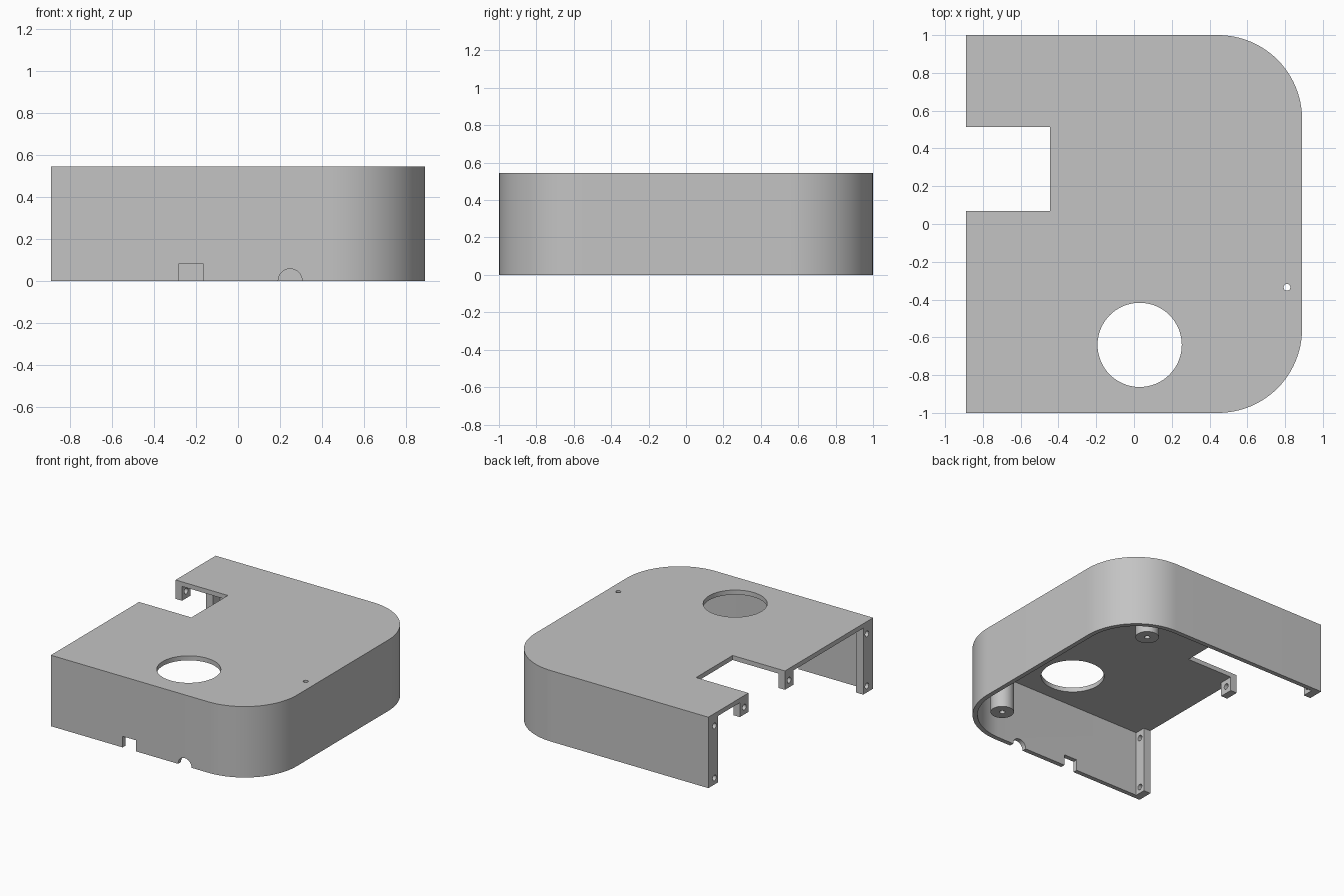
import bpy
import math

cube = bpy.data.objects.get("Cube")
if cube:
    bpy.data.objects.remove(cube, do_unlink=True)

X, Y, H = 0.89, 1.0, 0.545      # half width, half depth, height
WALL, ROOF = 0.035, 0.035
RADIUS = 0.445

grey = bpy.data.materials.new("light_grey_plastic")
grey.use_nodes = True
grey.diffuse_color = (0.55, 0.55, 0.55, 1)
grey.node_tree.nodes["Principled BSDF"].inputs["Base Color"].default_value = (0.55, 0.55, 0.55, 1)


def prism(name, outline, z0, z1):
    """Extrude a counter-clockwise outline from z0 to z1."""
    n = len(outline)
    verts = [(x, y, z) for z in (z0, z1) for x, y in outline]
    faces = [list(range(n))[::-1], list(range(n, 2 * n))]
    faces += [[i, (i + 1) % n, (i + 1) % n + n, i + n] for i in range(n)]
    mesh = bpy.data.meshes.new(name)
    mesh.from_pydata(verts, [], faces)
    mesh.materials.append(grey)
    obj = bpy.data.objects.new(name, mesh)
    bpy.context.collection.objects.link(obj)
    return obj


def box(name, x0, x1, y0, y1, z0, z1):
    return prism(name, [(x0, y0), (x1, y0), (x1, y1), (x0, y1)], z0, z1)


def cylinder(name, centre, r, length, axis="z", sides=32):
    """Cylinder centred on a point, lying along the given axis."""
    ring = [(r * math.cos(math.tau * i / sides), r * math.sin(math.tau * i / sides))
            for i in range(sides)]
    obj = prism(name, ring, -length / 2, length / 2)
    obj.location = centre
    quarter = math.pi / 2
    obj.rotation_euler = {"x": (0, quarter, 0), "y": (quarter, 0, 0), "z": (0, 0, 0)}[axis]
    return obj


def select(obj):
    bpy.ops.object.select_all(action="DESELECT")
    obj.select_set(True)
    bpy.context.view_layer.objects.active = obj


def cut(obj, cutter):
    """Subtract a cutter and discard it."""
    cutter.hide_render = True
    bpy.context.view_layer.update()
    mod = obj.modifiers.new("cut", "BOOLEAN")
    mod.operation, mod.solver, mod.object = "DIFFERENCE", "EXACT", cutter
    select(obj)
    bpy.ops.object.modifier_apply(modifier=mod.name)
    bpy.data.objects.remove(cutter, do_unlink=True)


def finish(obj):
    select(obj)
    bpy.ops.object.shade_smooth_by_angle(angle=math.radians(30))


def d_outline(x_open, inset, steps=24):
    """Outline with two square corners at -x and two round ones at +x."""
    r, cx, cy = RADIUS - inset, X - RADIUS, Y - RADIUS
    points = [(x_open, -Y + inset)]
    for side, start in ((-1, -math.pi / 2), (1, 0)):
        for i in range(steps + 1):
            a = start + math.pi / 2 * i / steps
            points.append((cx + r * math.cos(a), side * cy + r * math.sin(a)))
    return points + [(x_open, Y - inset)]


# Hollow cover, open below and on the -x side
shell = prism("cover_shell", d_outline(-X, 0), 0, H)
cut(shell, prism("cavity", d_outline(-X - 0.2, WALL), -0.2, H - ROOF))

# Roof openings
NOTCH_Y0, NOTCH_Y1 = 0.07, 0.513
cut(shell, box("notch", -X - 0.2, -RADIUS, NOTCH_Y0, NOTCH_Y1, 0.3, H + 0.2))
cut(shell, cylinder("round_opening", (0.03, -0.64, H), 0.223, 0.3, sides=64))
cut(shell, cylinder("light_hole", (0.81, -0.335, H), 0.018, 0.3, sides=20))

# Cable openings in the lower edge of the front wall
cut(shell, box("square_port", -0.28, -0.167, -Y - 0.1, -Y + 0.1, -0.1, 0.085))
cut(shell, cylinder("round_port", (0.248, -Y, 0.002), 0.057, 0.2, "y"))
finish(shell)

# Full-height corner posts, each with two screw holes
for name, side in (("front", -1), ("back", 1)):
    y0, y1 = sorted((side * (Y - 0.12), side * (Y - WALL)))
    post = box(name + "_corner_post", -X, -X + 0.06, y0, y1, 0, H - ROOF)
    for z in (0.05, 0.45):
        cut(post, cylinder("screw_hole", (-X, side * 0.925, z), 0.022, 0.3, "x", 20))
    finish(post)

# Short screw tabs hanging on both sides of the notch
for name, edge, side in (("front", NOTCH_Y0, -1), ("back", NOTCH_Y1, 1)):
    y0, y1 = sorted((edge, edge + side * 0.105))
    tab = box(name + "_notch_tab", -X, -X + 0.055, y0, y1, 0.40, H - ROOF)
    cut(tab, cylinder("screw_hole", (-X, edge + side * 0.05, 0.455), 0.022, 0.3, "x", 20))
    finish(tab)

# Screw pillars under the roof at the rounded corners
for name, x, y in (("front", 0.63, -0.70), ("back", 0.525, 0.77)):
    bottom, top = 0.02, H - ROOF
    pillar = cylinder(name + "_screw_pillar", (x, y, (bottom + top) / 2), 0.083, top - bottom)
    cut(pillar, cylinder("pilot_hole", (x, y, bottom), 0.02, 0.4, sides=20))
    finish(pillar)
